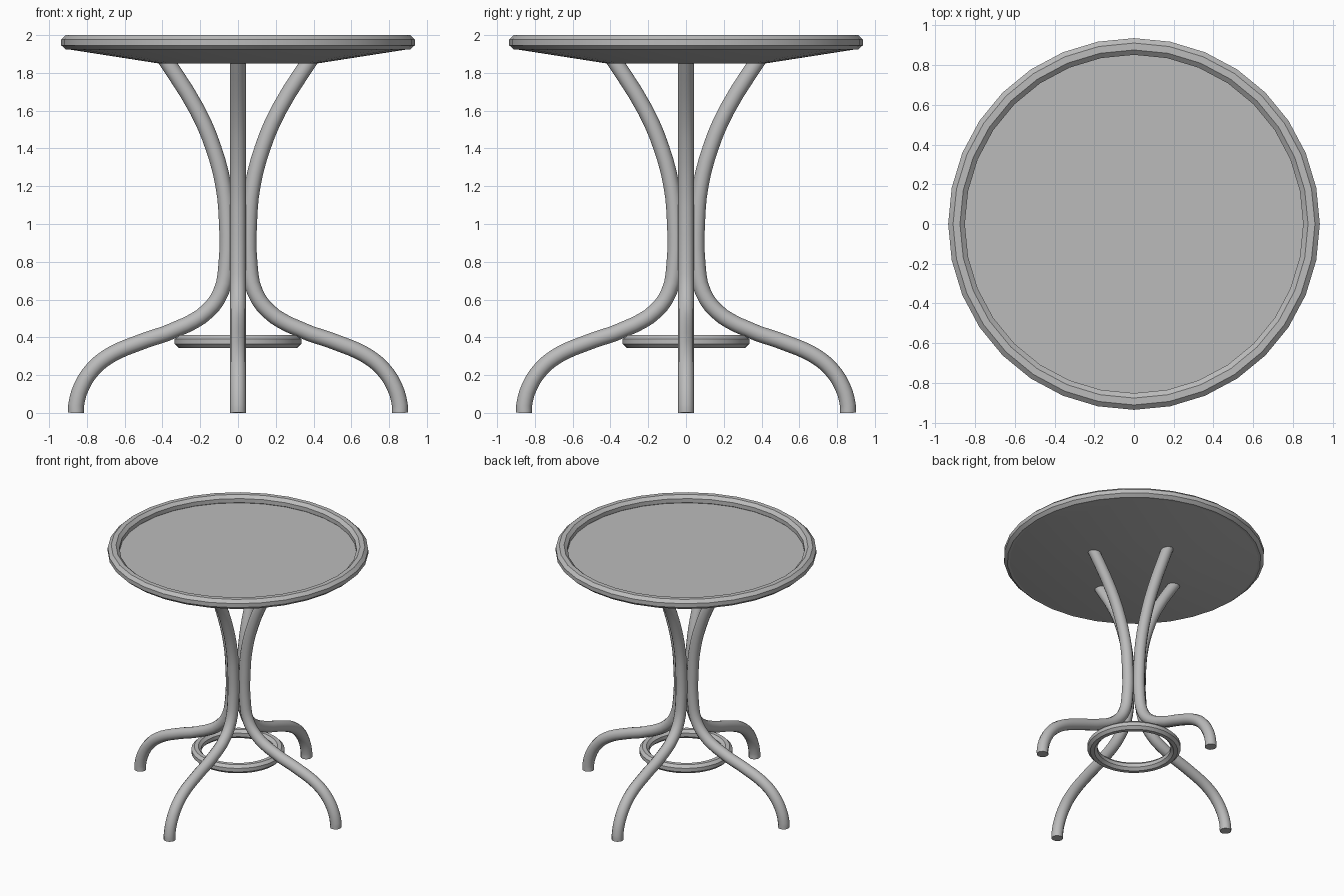
import bpy
import bmesh
from math import cos, sin, pi, radians

cube = bpy.data.objects.get("Cube")
if cube:
    bpy.data.objects.remove(cube, do_unlink=True)

grey = bpy.data.materials.new("plain grey")
grey.use_nodes = True
COLOUR = (0.5, 0.5, 0.5, 1)
grey.diffuse_color = COLOUR
grey.node_tree.nodes["Principled BSDF"].inputs["Base Color"].default_value = COLOUR


def smooth(obj, angle):
    bpy.ops.object.select_all(action='DESELECT')
    obj.select_set(True)
    bpy.context.view_layer.objects.active = obj
    bpy.ops.object.shade_smooth_by_angle(angle=radians(angle))


def lathe(name, profile, sides, closed=False, angle=30):
    """Spin a (radius, height) profile around z."""
    bm = bmesh.new()
    verts = [bm.verts.new((r, 0, z)) for r, z in profile]
    edges = [bm.edges.new(pair) for pair in zip(verts, verts[1:])]
    if closed:
        edges.append(bm.edges.new((verts[-1], verts[0])))
    bmesh.ops.spin(bm, geom=verts + edges, axis=(0, 0, 1), cent=(0, 0, 0),
                   steps=sides, angle=2 * pi)
    bmesh.ops.remove_doubles(bm, verts=bm.verts, dist=0.0005)
    bmesh.ops.recalc_face_normals(bm, faces=bm.faces)
    mesh = bpy.data.meshes.new(name)
    bm.to_mesh(mesh)
    bm.free()
    mesh.materials.append(grey)
    obj = bpy.data.objects.new(name, mesh)
    bpy.context.collection.objects.link(obj)
    smooth(obj, angle)
    return obj


def octagon_ring(name, radius, height, half_width, half_height, sides):
    """Ring with a flat-sided octagonal section."""
    steps = [(i + 0.5) * pi / 4 for i in range(8)]
    k = 1 / cos(pi / 8)
    section = [(radius + half_width * k * cos(a), height + half_height * k * sin(a))
               for a in steps]
    return lathe(name, section, sides, closed=True)


# Table top: recessed panel with a shallow tapered underside
lathe("top_panel", [(0, 1.942), (0.88, 1.942), (0.9, 1.925), (0.42, 1.85), (0, 1.85)], 32)
octagon_ring("top_rim", 0.894, 1.962, 0.042, 0.038, 32)

# Ring brace under the legs
octagon_ring("ring_brace", 0.3, 0.378, 0.035, 0.034, 32)

# Bent legs, listed from foot to top as (radius, height)
LEG_PATH = [(0.858, 0), (0.857, 0.04), (0.828, 0.14), (0.765, 0.235), (0.69, 0.297),
            (0.595, 0.345), (0.275, 0.465), (0.16, 0.54), (0.09, 0.64), (0.062, 0.78),
            (0.06, 1.03), (0.077, 1.2), (0.129, 1.4), (0.214, 1.6), (0.37, 1.85),
            (0.39, 1.88)]


def leg(name, turn):
    curve = bpy.data.curves.new(name, 'CURVE')
    curve.dimensions = '3D'
    curve.bevel_depth = 0.042
    curve.bevel_resolution = 4
    curve.resolution_u = 3
    curve.use_fill_caps = True
    spline = curve.splines.new('BEZIER')
    spline.bezier_points.add(len(LEG_PATH) - 1)
    for point, (r, z) in zip(spline.bezier_points, LEG_PATH):
        point.co = (r * cos(turn), r * sin(turn), z)
        point.handle_left_type = point.handle_right_type = 'AUTO'
    curve.materials.append(grey)
    obj = bpy.data.objects.new(name, curve)
    bpy.context.collection.objects.link(obj)
    bpy.ops.object.select_all(action='DESELECT')
    obj.select_set(True)
    bpy.context.view_layer.objects.active = obj
    bpy.ops.object.convert(target='MESH')
    smooth(bpy.context.view_layer.objects.active, 40)


for i, side in enumerate(("left", "back", "right", "front")):
    leg(side + "_leg", i * pi / 2)
